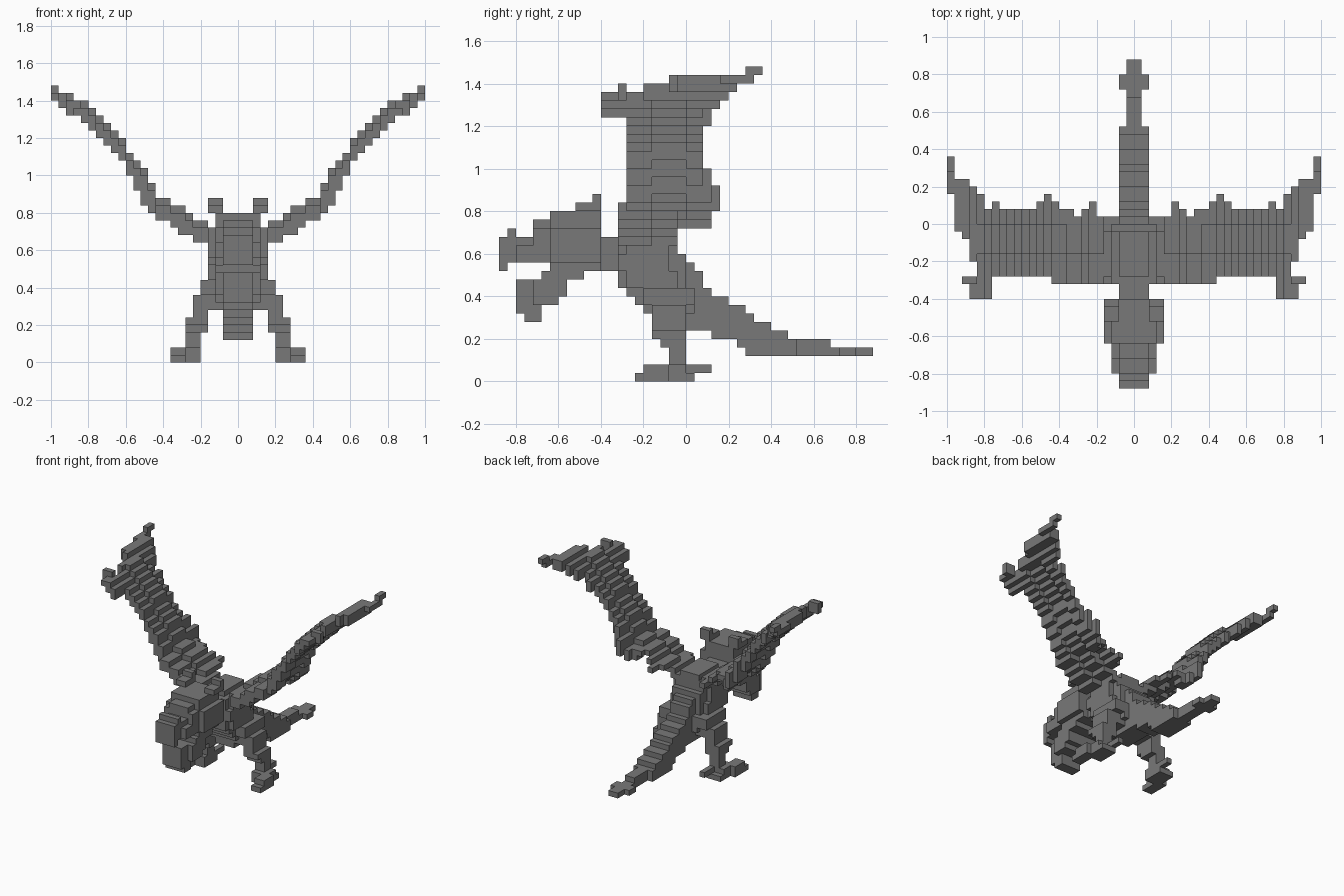
import bpy
import bmesh
from mathutils import Vector

cube = bpy.data.objects.get("Cube")
if cube:
    bpy.data.objects.remove(cube, do_unlink=True)

UNIT = 0.04  # size of one block

stone = bpy.data.materials.new("stone grey")
stone.use_nodes = True
GREY = (0.19, 0.19, 0.19, 1)
stone.diffuse_color = GREY
stone.node_tree.nodes["Principled BSDF"].inputs["Base Color"].default_value = GREY

parts = {}


def box(part, x, y, z):
    """Fill a range of blocks; each argument is a (low, high) pair."""
    cells = parts.setdefault(part, set())
    cells.update((i, j, k) for i in range(*x) for j in range(*y) for k in range(*z))


def mid(part, half, y, z):
    """Fill a box centred on the mirror plane."""
    box(part, (-half, half), y, z)


def pair(part, x, y, z):
    """Fill a box on the left and its mirror image on the right."""
    box("left_" + part, x, y, z)
    box("right_" + part, (-x[1], -x[0]), y, z)


# Torso, stacked from the shoulders down to the belly, with rounded edges
for half, y, z in [(2, (-7, -1), (17, 18)), (3, (-8, -1), (15, 17)),
                   (4, (-7, -2), (15, 16)), (4, (-8, -2), (13, 15)),
                   (3, (-8, 0), (13, 15)), (4, (-7, -1), (11, 13)),
                   (3, (-8, 0), (11, 13)), (2, (-8, 1), (11, 13)),
                   (3, (-7, 1), (10, 11)), (3, (-6, 1), (9, 10)),
                   (3, (-5, 1), (8, 9)), (3, (-4, 0), (7, 8)), (2, (-4, 1), (6, 7))]:
    mid("torso", half, y, z)

# Neck
mid("neck", 2, (-11, -7), (13, 17))

# Upper head, from the snout back to the skull
for half, y, z in [(2, (-22, -21), (13, 17)), (2, (-21, -20), (14, 18)),
                   (3, (-20, -18), (14, 16)), (2, (-20, -18), (16, 17)),
                   (3, (-18, -16), (14, 18)), (2, (-18, -16), (18, 19)),
                   (4, (-16, -10), (14, 18)), (3, (-16, -10), (18, 20)),
                   (3, (-13, -10), (13, 14))]:
    mid("head", half, y, z)
pair("horn", (2, 4), (-13, -10), (20, 21))
pair("horn", (2, 4), (-11, -10), (21, 22))

# Open lower jaw, sloping down towards the front
for half, y, z in [(2, (-20, -19), (8, 12)), (2, (-19, -18), (7, 12)),
                   (2, (-18, -17), (7, 12)), (3, (-18, -17), (9, 12)),
                   (3, (-17, -16), (9, 13)), (3, (-16, -15), (9, 14)),
                   (3, (-15, -14), (10, 14)), (3, (-14, -12), (12, 14))]:
    mid("lower_jaw", half, y, z)

# Tail, one slice per step backwards, ending in a small spade
tops = [14, 13, 11, 10, 10, 9, 9, 8, 7, 7, 6, 6]
bottoms = [6, 6, 6, 5, 5, 5, 4, 3, 3, 3, 3, 3]
for j, (low, high) in enumerate(zip(bottoms, tops)):
    mid("tail", 2, (j, j + 1), (low, high))
mid("tail", 2, (12, 13), (3, 5))
mid("tail", 1, (13, 17), (3, 5))
mid("tail", 1, (17, 22), (3, 4))
mid("tail", 2, (18, 20), (3, 4))

# Legs
for x, y, z in [((3, 5), (-5, 1), (9, 11)), ((3, 6), (-4, 0), (7, 9)),
                ((4, 6), (-4, 0), (6, 7)), ((4, 7), (-4, 0), (5, 6)),
                ((4, 7), (-3, 0), (4, 5)), ((5, 7), (-2, 0), (2, 4))]:
    pair("leg", x, y, z)

# Feet with a splayed front toe and a heel claw
for x, y, z in [((5, 8), (-3, 1), (0, 1)), ((5, 8), (-3, 0), (1, 2)),
                ((7, 9), (-6, -2), (0, 1)), ((7, 9), (-5, -2), (1, 2)),
                ((5, 6), (0, 3), (1, 2))]:
    pair("foot", x, y, z)

# Wings: one arched strip per column, rising outwards
FIRST = 4
under = [16, 16, 17, 17, 18, 19, 19, 20, 21, 23, 25, 27, 28, 29, 30, 31, 32, 33, 34, 34]
above = [19, 19, 20, 21, 21, 22, 22, 24, 26, 27, 28, 30, 31, 32, 33, 34, 35, 35, 36, 36]
trail = [1, 3, 2, 1, 2, 2, 3, 4, 3, 2, 2, 2, 2, 2, 3, 2, 4, 5, 6, 6]
outer_lead = {21: -5, 22: -2, 23: -1}
for n, (low, high, back) in enumerate(zip(under, above, trail)):
    i = FIRST + n
    front = outer_lead.get(i, -8 if i < 11 else -7)
    column = (i, i + 1)
    if i > 20:
        pair("wing", column, (front, back), (low, high))
        continue
    pair("wing", column, (front, -4), (low, high - 1))
    pair("wing", column, (-4, -1), (low + 1, high))
    # Near the body the trailing edge lifts; further out it droops
    if i < 9:
        pair("wing", column, (-1, back), (high - 1, high))
    else:
        pair("wing", column, (-1, 0), (low + 1, high))
        pair("wing", column, (0, back), (low, high - 1))
pair("wing", (3, 4), (-7, -1), (16, 18))
pair("wing", (24, 25), (4, 8), (35, 36))
pair("wing", (24, 25), (7, 9), (36, 37))

# Claws on the leading edge of the wings
for x, y, z in [((19, 20), (-10, -7), (31, 33)), ((20, 21), (-10, -7), (32, 34)),
                ((21, 22), (-10, -7), (33, 34)), ((21, 23), (-8, -7), (33, 35))]:
    pair("wing_claw", x, y, z)

# Turn every part into a mesh made of its exposed block faces
solid = set().union(*parts.values())
built = set()
for name, cells in parts.items():
    cells = cells - built
    built |= cells
    bm = bmesh.new()
    for cell in cells:
        centre = Vector(cell) + Vector((0.5, 0.5, 0.5))
        for axis in range(3):
            for sign in (-1, 1):
                normal = Vector((0, 0, 0))
                normal[axis] = sign
                if tuple(int(c + d) for c, d in zip(cell, normal)) in solid:
                    continue
                u = Vector((0, 0, 0))
                u[(axis + 1) % 3] = 0.5
                v = normal.cross(u)
                middle = centre + normal * 0.5
                corners = (middle - u - v, middle + u - v, middle + u + v, middle - u + v)
                bm.faces.new([bm.verts.new(c * UNIT) for c in corners])
    bmesh.ops.remove_doubles(bm, verts=bm.verts, dist=UNIT / 10)
    mesh = bpy.data.meshes.new(name)
    bm.to_mesh(mesh)
    bm.free()
    mesh.materials.append(stone)
    bpy.context.collection.objects.link(bpy.data.objects.new(name, mesh))
